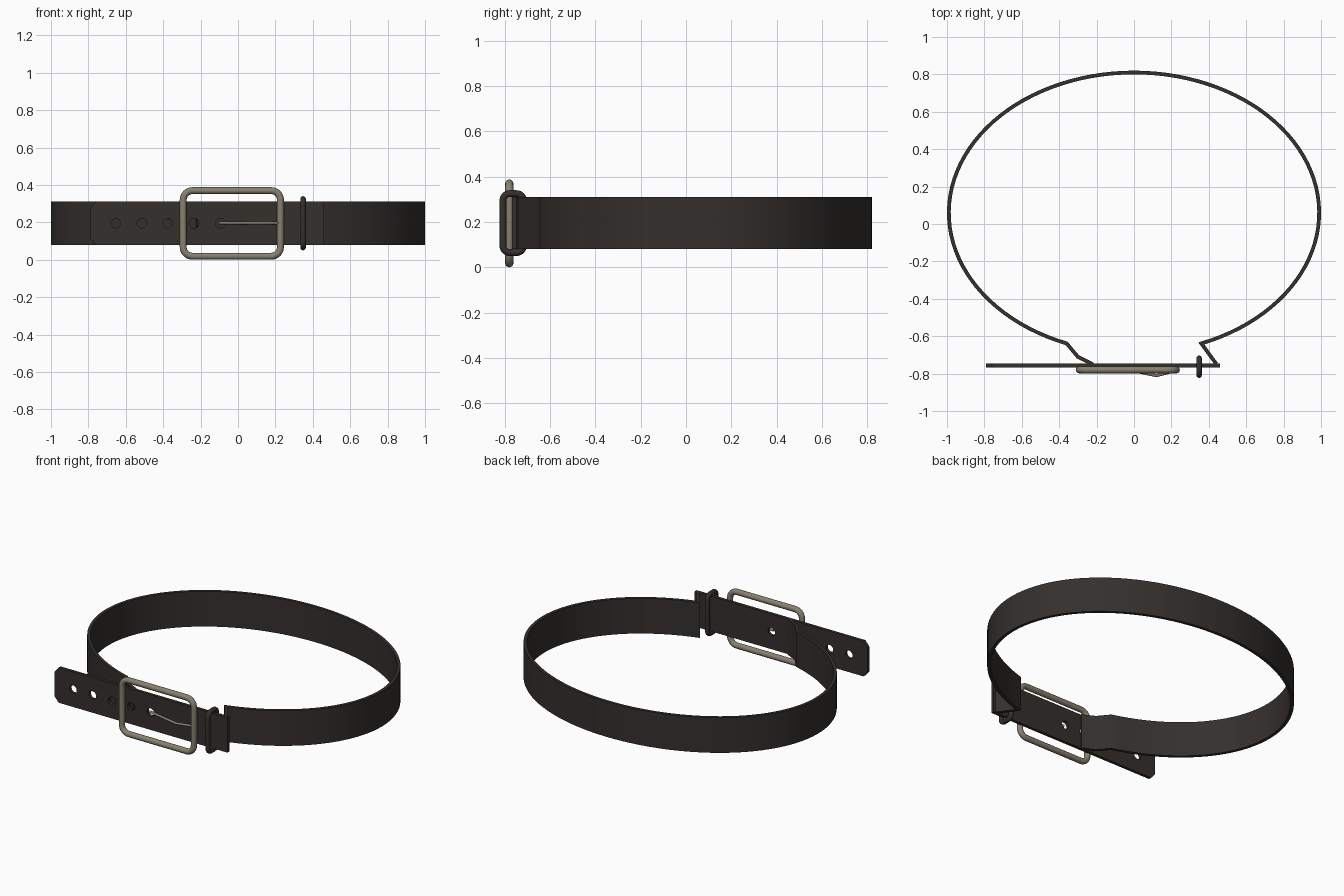
import bpy, bmesh, math
from mathutils import Vector

if "Cube" in bpy.data.objects:
    bpy.data.objects.remove(bpy.data.objects["Cube"])

Z0, Z1, ZC = 0.08, 0.31, 0.195


def material(name, color):
    m = bpy.data.materials.new(name)
    m.diffuse_color = color
    m.use_nodes = True
    m.node_tree.nodes["Principled BSDF"].inputs["Base Color"].default_value = m.diffuse_color
    return m


leather = material("dark_leather", (0.034, 0.029, 0.026, 1))
metal = material("aged_brass", (0.25, 0.22, 0.16, 1))


def finish(ob, mat):
    bpy.ops.object.select_all(action='DESELECT')
    bpy.context.view_layer.objects.active = ob
    ob.select_set(True)
    if ob.type == 'CURVE':
        bpy.ops.object.convert(target='MESH')
        ob = bpy.context.object
    ob.data.materials.clear()
    ob.data.materials.append(mat)
    bpy.ops.object.shade_smooth_by_angle(angle=math.radians(35))
    return ob


def curve_object(name, loops, cyclic=True, **props):
    cu = bpy.data.curves.new(name, 'CURVE')
    for k, v in props.items():
        setattr(cu, k, v)
    for pts in loops:
        sp = cu.splines.new('POLY')
        sp.points.add(len(pts) - 1)
        for p, co in zip(sp.points, pts):
            p.co = (*co, 1)
        sp.use_cyclic_u = cyclic
    ob = bpy.data.objects.new(name, cu)
    bpy.context.collection.objects.link(ob)
    return ob


def rounded_rect(hw, hh, r, n=8):
    pts = []
    for q, (sx, sy) in enumerate([(1, 1), (-1, 1), (-1, -1), (1, -1)]):
        for i in range(n + 1):
            a = math.pi / 2 * (q + i / n)
            pts.append((sx * (hw - r) + r * math.cos(a), sy * (hh - r) + r * math.sin(a)))
    return pts


def tube(name, pts, radius, mat, cyclic=True):
    ob = curve_object(name, [pts], cyclic, dimensions='3D', bevel_depth=radius,
                      bevel_resolution=4, use_fill_caps=True)
    return finish(ob, mat)


def ribbon(name, path, thick, mat):
    # upright strip following a plan path, with mitred thickness
    path = [Vector(p) for p in path]
    bm = bmesh.new()
    rings = []
    for i, p in enumerate(path):
        d0 = (p - path[i - 1]).normalized() if i else None
        d1 = (path[i + 1] - p).normalized() if i < len(path) - 1 else d0
        d0 = d0 or d1
        n0, n1 = Vector((-d0.y, d0.x)), Vector((-d1.y, d1.x))
        n = (n0 + n1).normalized()
        n *= thick / 2 / max(n.dot(n1), 0.5)
        rings.append([bm.verts.new((p.x + s * n.x, p.y + s * n.y, z))
                      for s, z in ((1, Z0), (1, Z1), (-1, Z1), (-1, Z0))])
    for a, b in zip(rings, rings[1:]):
        for k in range(4):
            bm.faces.new((a[k], a[(k + 1) % 4], b[(k + 1) % 4], b[k]))
    bm.faces.new(rings[0])
    bm.faces.new(rings[-1])
    bmesh.ops.recalc_face_normals(bm, faces=bm.faces)
    me = bpy.data.meshes.new(name)
    bm.to_mesh(me)
    bm.free()
    ob = bpy.data.objects.new(name, me)
    bpy.context.collection.objects.link(ob)
    return finish(ob, mat)


# oval belt band, open at the front, with its two bent ends
A, B, CY, N = 0.99, 0.75, 0.06, 96
gap = math.asin(0.36 / A)
start, sweep = -math.pi / 2 - gap, -(2 * math.pi - 2 * gap)
oval = [(A * math.cos(start + sweep * i / N), CY + B * math.sin(start + sweep * i / N))
        for i in range(N + 1)]
ribbon("belt_band", [(-0.22, -0.75), (-0.30, -0.71)] + oval + [(0.44, -0.748)], 0.02, leather)

# flat front strap with clipped tip and punched holes (drawn in x/z, then stood up)
hh = (Z1 - Z0) / 2
outline = [(0.46, -hh, 0), (0.46, hh, 0), (-0.76, hh, 0), (-0.79, hh - 0.035, 0),
           (-0.79, -hh + 0.035, 0), (-0.76, -hh, 0)]
holes = [[(-0.655 + 0.14 * k + 0.026 * math.cos(t * math.pi / 12),
           0.026 * math.sin(t * math.pi / 12), 0) for t in range(24)] for k in range(5)]
strap = curve_object("front_strap", [outline] + holes, dimensions='2D',
                     fill_mode='BOTH', extrude=0.01)
strap.rotation_euler = (math.pi / 2, 0, 0)
strap.location = (0, -0.757, ZC)
finish(strap, leather)

# buckle frame
tube("buckle_frame", [(x - 0.033, -0.78, z + 0.194)
                      for x, z in rounded_rect(0.26, 0.1755, 0.05)], 0.0185, metal)

# buckle prong
tube("buckle_prong", [(0.23, -0.782, 0.197), (0.12, -0.811, 0.197), (-0.10, -0.765, 0.197)],
     0.008, metal, cyclic=False)

# keeper loop around the strap
tube("keeper_loop", [(0.348, y - 0.763, z + ZC)
                     for y, z in rounded_rect(0.045, 0.13, 0.03)], 0.015, leather)
